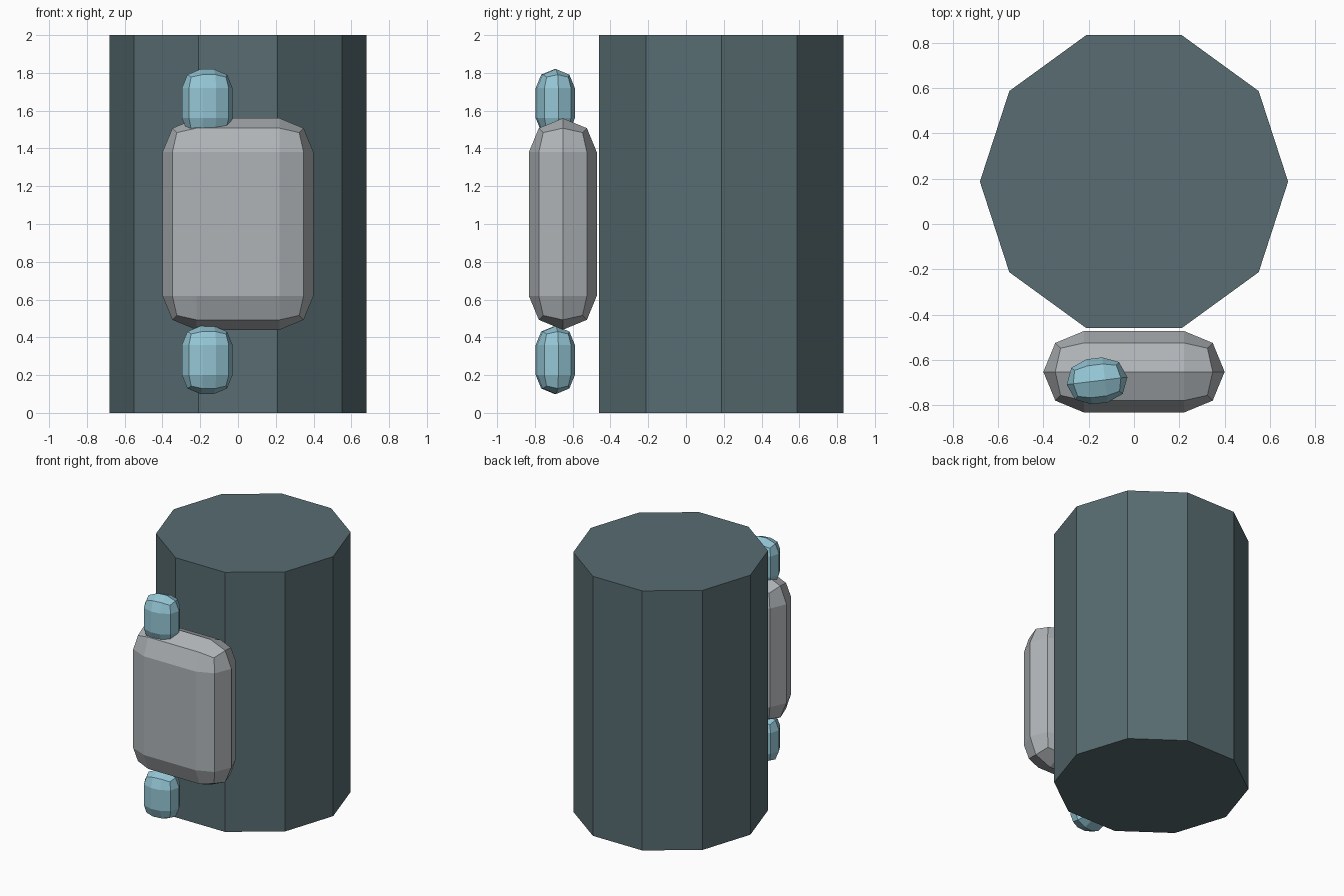
import bpy, bmesh, math
from mathutils import Matrix

cube = bpy.data.objects.get("Cube")
if cube:
    bpy.data.objects.remove(cube, do_unlink=True)


def material(name, rgb):
    mat = bpy.data.materials.new(name)
    mat.use_nodes = True
    color = (*rgb, 1)
    mat.diffuse_color = color
    mat.node_tree.nodes["Principled BSDF"].inputs["Base Color"].default_value = color
    return mat


def add_object(name, bm, mat, location, turn=0):
    bmesh.ops.recalc_face_normals(bm, faces=bm.faces[:])
    mesh = bpy.data.meshes.new(name)
    bm.to_mesh(mesh)
    bm.free()
    mesh.materials.append(mat)
    obj = bpy.data.objects.new(name, mesh)
    obj.location = location
    obj.rotation_euler.z = math.radians(turn)
    bpy.context.collection.objects.link(obj)


def rounded_box(name, size, mat, location, turn=0):
    """Box whose edges are rounded in two steps over half its depth."""
    bm = bmesh.new()
    bmesh.ops.create_cube(bm, size=1, matrix=Matrix.Diagonal((*size, 1)))
    bmesh.ops.bevel(bm, geom=bm.edges[:], offset=size[1] * 0.4995, segments=2,
                    profile=0.5, affect='EDGES', clamp_overlap=True)
    bmesh.ops.remove_doubles(bm, verts=bm.verts[:], dist=0.002)
    add_object(name, bm, mat, location, turn)


slate = material("slate teal", (0.098, 0.15, 0.165))
grey = material("light grey", (0.43, 0.455, 0.475))
blue = material("pale blue", (0.296, 0.565, 0.665))

# Ten-sided main column
bm = bmesh.new()
bmesh.ops.create_cone(bm, cap_ends=True, segments=10, radius1=0.68, radius2=0.68,
                      depth=2, matrix=Matrix.Rotation(math.pi / 2, 4, 'Z'))
# Turn the ring so that one corner points straight sideways
corner = max(bm.verts, key=lambda v: v.co.x).co
angle = math.atan2(corner.y, corner.x)
bmesh.ops.rotate(bm, verts=bm.verts[:], matrix=Matrix.Rotation(-angle, 3, 'Z'))
add_object("column", bm, slate, (0, 0.187, 1))

# Rounded front panel
rounded_box("front_panel", (0.8, 0.36, 1.12), grey, (0, -0.652, 1.0))

# Small pads above and below the panel
for name, z in (("upper_pad", 1.64), ("lower_pad", 0.28)):
    rounded_box(name, (0.27, 0.2, 0.36), blue, (-0.163, -0.692, z), turn=7)
